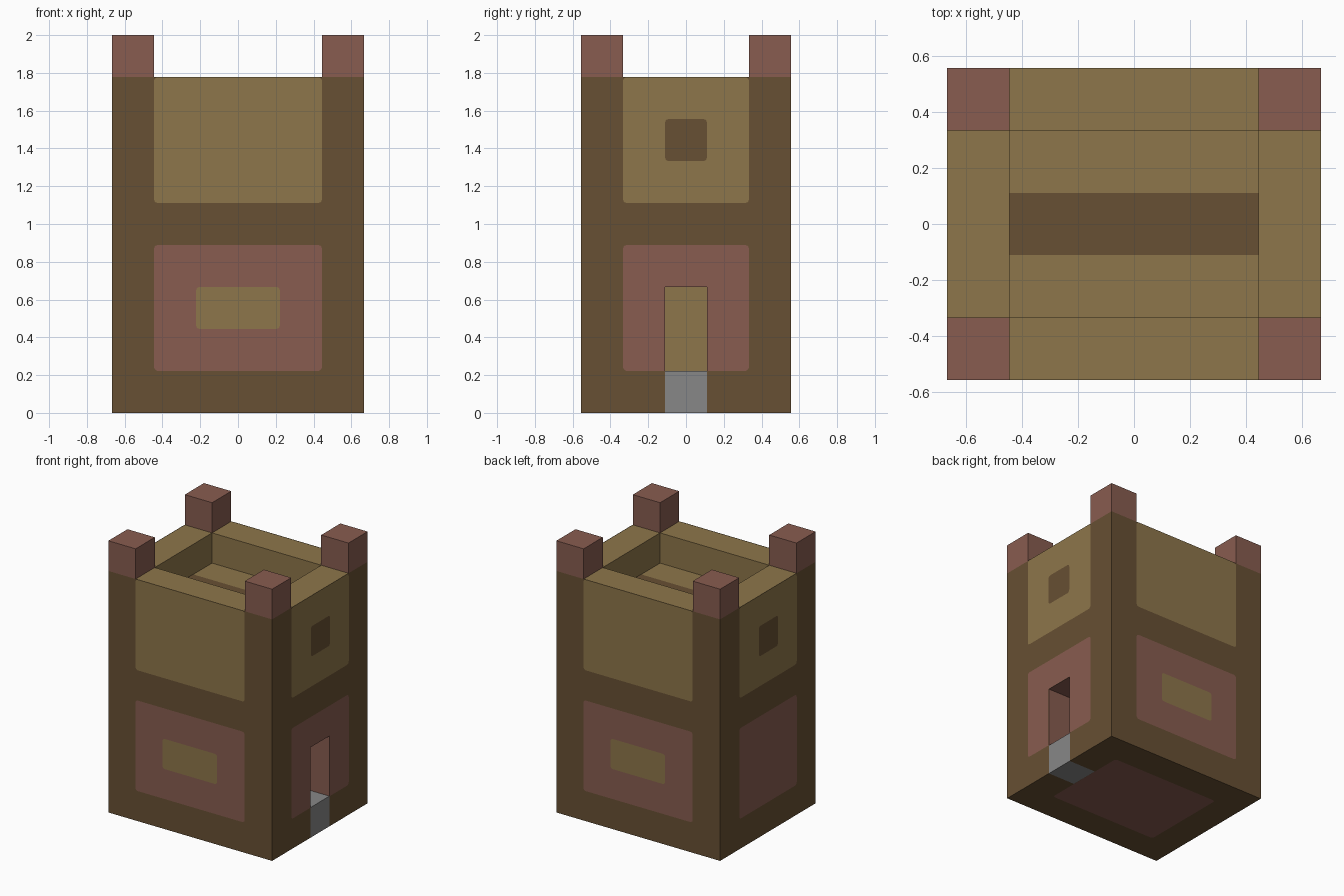
import bpy
import bmesh
from math import pi, cos, sin
from mathutils import Matrix, Vector

U = 2 / 9          # one building block
TOP = 8 * U        # top of the walls

default = bpy.data.objects.get("Cube")
if default:
    bpy.data.objects.remove(default, do_unlink=True)


def material(name, rgb):
    m = bpy.data.materials.new(name)
    m.use_nodes = True
    m.diffuse_color = (*rgb, 1)
    m.node_tree.nodes["Principled BSDF"].inputs["Base Color"].default_value = (*rgb, 1)
    return m


BROWN = material("dark brown", (0.137, 0.080, 0.033))
TAN = material("tan", (0.268, 0.181, 0.069))
PINK = material("dusty pink", (0.246, 0.107, 0.080))
GREY = material("grey", (0.242, 0.242, 0.242))


def add_object(name, bm, *mats):
    mesh = bpy.data.meshes.new(name)
    bm.to_mesh(mesh)
    bm.free()
    for m in mats:
        mesh.materials.append(m)
    obj = bpy.data.objects.new(name, mesh)
    bpy.context.collection.objects.link(obj)
    return obj


def box(name, low, high, *mats):
    """Box between two corners given in blocks."""
    low, high = Vector(low) * U, Vector(high) * U
    bm = bmesh.new()
    bmesh.ops.create_cube(bm, size=1)
    bmesh.ops.scale(bm, vec=high - low, verts=bm.verts)
    bmesh.ops.translate(bm, vec=(low + high) / 2, verts=bm.verts)
    return add_object(name, bm, *mats)


def plate(name, mat, place, half, z0, z1, lift=0.002, radius=0.02, notch=None):
    """Thin rounded panel; place maps (across, up, outwards) to the model."""
    half, z0, z1 = half * U, z0 * U, z1 * U
    r = radius
    outline = []
    corners = [(half - r, z0 + r, -pi / 2), (half - r, z1 - r, 0),
               (r - half, z1 - r, pi / 2), (r - half, z0 + r, pi)]
    for cx, cz, start in corners:
        steps = 4 if r else 1
        for i in range(steps):
            a = start + i * pi / 6
            outline.append((cx + r * cos(a), cz + r * sin(a)))
    if notch:
        w, h = notch[0] * U, notch[1] * U
        outline += [(-w, z0), (-w, h), (w, h), (w, z0)]
    bm = bmesh.new()
    bm.faces.new([bm.verts.new(place @ Vector((x, z, lift))) for x, z in outline])
    return add_object(name, bm, mat)


def side(angle, distance):
    """Placement on a wall facing the front, turned about the vertical."""
    return (Matrix.Rotation(angle, 4, 'Z')
            @ Matrix.Translation((0, -distance * U, 0))
            @ Matrix.Rotation(pi / 2, 4, 'X'))


# Tower body with an open roof court and a doorway recess
body = box("tower_body", (-3, -2.5, 0), (3, 2.5, 8), BROWN, TAN, PINK)
cutters = [box("court_cutter", (-2, -1.5, 7), (2, 1.5, 9)),
           box("door_cutter", (2, -0.5, -1), (4, 0.5, 3))]
bpy.context.view_layer.objects.active = body
for cutter in cutters:
    cutter.hide_render = True
    mod = body.modifiers.new(cutter.name, 'BOOLEAN')
    mod.operation = 'DIFFERENCE'
    mod.solver = 'EXACT'
    mod.object = cutter
    bpy.ops.object.modifier_apply(modifier=mod.name)
for cutter in cutters:
    bpy.data.objects.remove(cutter, do_unlink=True)

# Body colours: tan court, wall tops and door, pink door frame, brown outside
for face in body.data.polygons:
    c, n = face.center / U, face.normal
    inside = abs(c.x) < 2.9 and abs(c.y) < 2.4 and c.z > 0.1
    if n.z > 0.5 or (inside and c.z > 6.5):
        face.material_index = 1
    elif inside:
        face.material_index = 1 if n.x > 0.5 else 2
    else:
        face.material_index = 0

# Corner posts
for sx, xname in ((-1, "right"), (1, "left")):
    for sy, yname in ((-1, "front"), (1, "back")):
        x, y = 2.5 * sx, 2 * sy
        box(f"corner_post_{yname}_{xname}", (x - 0.5, y - 0.5, 8),
            (x + 0.5, y + 0.5, 9), PINK)

# Doorstep
box("doorstep", (2, -0.5, 0), (3, 0.5, 1), GREY)

# Front and back walls
for name, angle in (("front", 0), ("back", pi)):
    wall = side(angle, 2.5)
    plate(f"{name}_upper_panel", TAN, wall, 2, 5, 8)
    plate(f"{name}_lower_panel", PINK, wall, 2, 1, 4)
    plate(f"{name}_lower_window", TAN, wall, 1, 2, 3, lift=0.005)

# Left and right walls, the left one with the doorway
for name, angle, notch in (("left", pi / 2, (0.5, 3)), ("right", -pi / 2, None)):
    wall = side(angle, 3)
    plate(f"{name}_upper_panel", TAN, wall, 1.5, 5, 8)
    plate(f"{name}_lower_panel", PINK, wall, 1.5, 1, 4, notch=notch)
    plate(f"{name}_upper_window", BROWN, wall, 0.5, 6, 7, lift=0.005)

# Court floor stripe and underside panel
floor = Matrix.Translation((0, 0, 7 * U))
plate("court_stripe", BROWN, floor, 2, -0.5, 0.5, radius=0)
underside = Matrix.Rotation(pi, 4, 'X')
plate("underside_panel", PINK, underside, 2, -1.5, 1.5)
